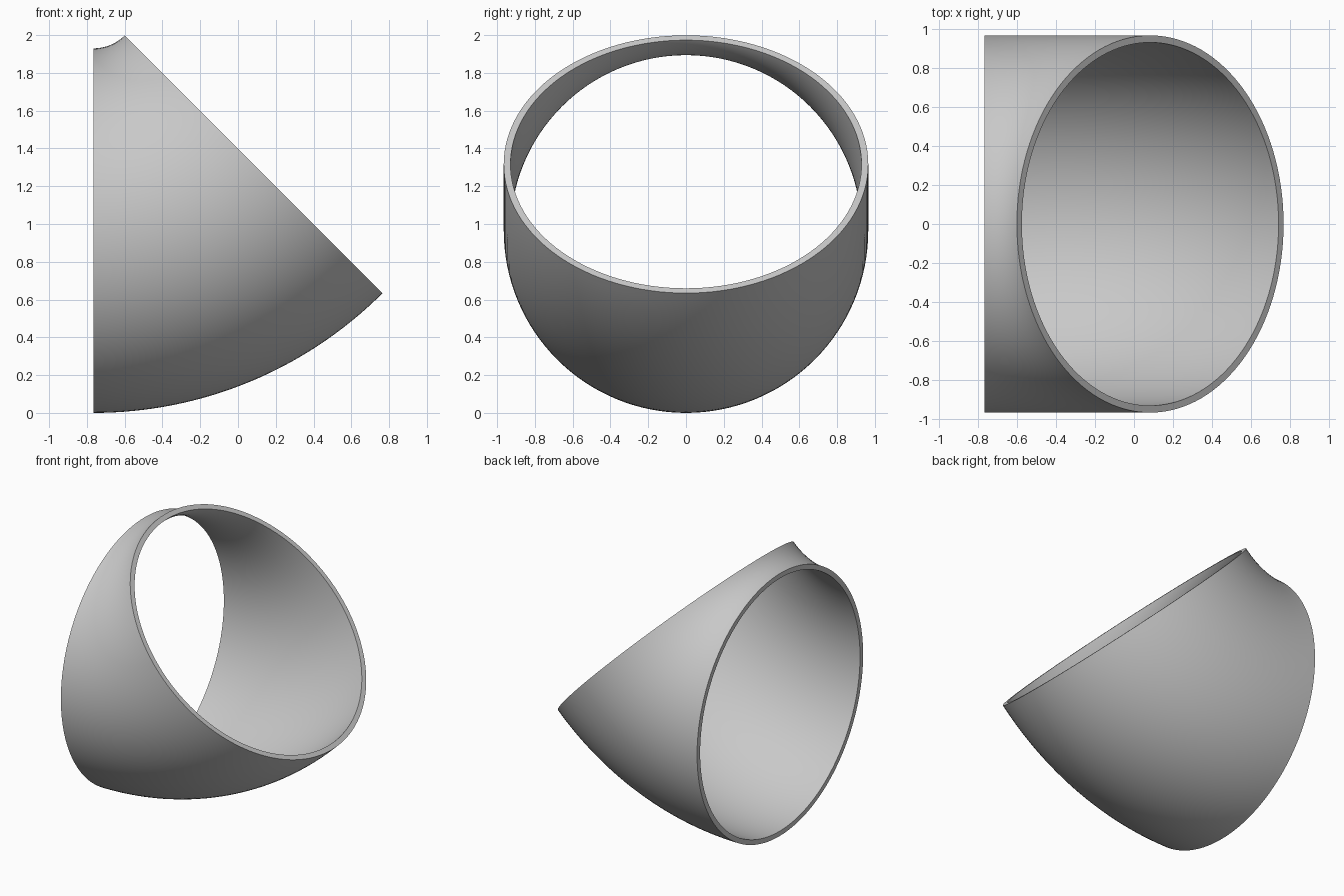
import bpy, bmesh
from math import sin, cos, pi, radians

cube = bpy.data.objects.get("Cube")
if cube:
    bpy.data.objects.remove(cube, do_unlink=True)

OUTER, INNER = 0.965, 0.929      # pipe radii
BEND = 1.2                       # centreline bend radius
SWEEP = radians(45)
STEPS, SIDES = 32, 128
PIVOT_Z = BEND + OUTER
PIVOT_X = -PIVOT_Z * sin(SWEEP) / 2

grey = bpy.data.materials.new("plain grey")
grey.use_nodes = True
colour = (0.58, 0.58, 0.58, 1)
grey.diffuse_color = colour
grey.node_tree.nodes["Principled BSDF"].inputs["Base Color"].default_value = colour


def ring(bm, radius, angle):
    """Circle of the pipe section, swung about the bend axis."""
    verts = []
    for i in range(SIDES):
        t = 2 * pi * i / SIDES
        q = BEND - radius * cos(t)
        verts.append(bm.verts.new((PIVOT_X + q * sin(angle),
                                   radius * sin(t),
                                   PIVOT_Z - q * cos(angle))))
    return verts


def join(bm, a, b):
    for i in range(SIDES):
        j = (i + 1) % SIDES
        bm.faces.new((a[i], a[j], b[j], b[i]))


# Swept pipe walls
bm = bmesh.new()
walls = []
for radius in (OUTER, INNER):
    rings = [ring(bm, radius, SWEEP * k / STEPS) for k in range(STEPS + 1)]
    for a, b in zip(rings, rings[1:]):
        join(bm, a, b)
    walls.append(rings)

# Flat rims at both ends
for end in (0, -1):
    join(bm, walls[0][end], walls[1][end])
bmesh.ops.recalc_face_normals(bm, faces=bm.faces)

mesh = bpy.data.meshes.new("pipe_elbow")
bm.to_mesh(mesh)
bm.free()
mesh.materials.append(grey)
elbow = bpy.data.objects.new("pipe_elbow", mesh)
bpy.context.collection.objects.link(elbow)

# Smooth walls, crisp rims
bpy.ops.object.select_all(action='DESELECT')
elbow.select_set(True)
bpy.context.view_layer.objects.active = elbow
bpy.ops.object.shade_smooth_by_angle(angle=radians(30))
